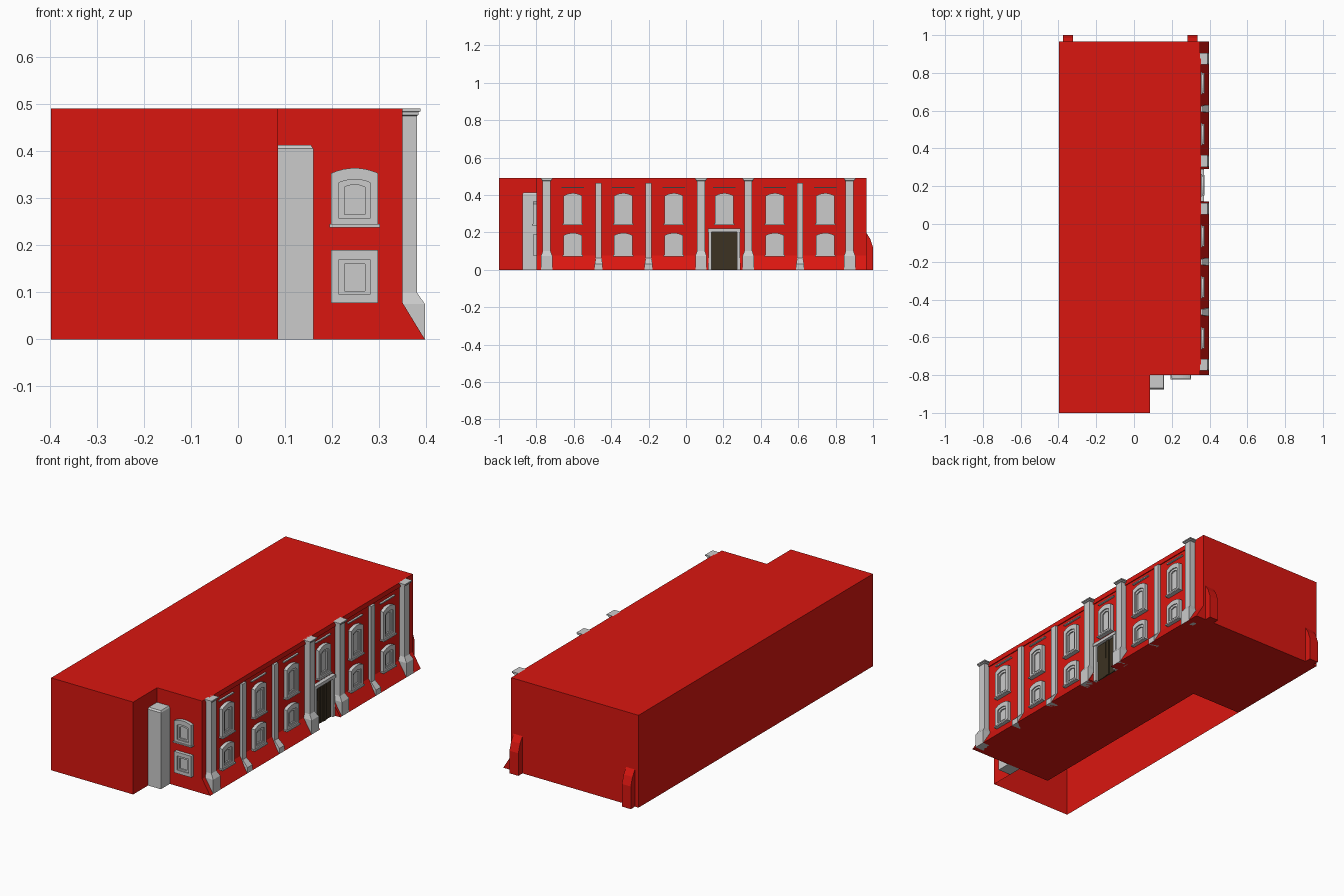
import bpy, bmesh, math, random

if "Cube" in bpy.data.objects:
    bpy.data.objects.remove(bpy.data.objects["Cube"])

random.seed(4)
WALL_X, END_Y, H = 0.35, -0.8, 0.49


def material(name, rgb):
    m = bpy.data.materials.new(name)
    m.diffuse_color = (*rgb, 1)
    m.use_nodes = True
    m.node_tree.nodes["Principled BSDF"].inputs["Base Color"].default_value = m.diffuse_color
    return m


RED = material("red_wall", (0.70, 0.008, 0.005))
WOOD = material("dark_wood", (0.045, 0.032, 0.016))


def finish(name, bm, mat=None, fix=True):
    if fix:
        bmesh.ops.recalc_face_normals(bm, faces=bm.faces)
    me = bpy.data.meshes.new(name)
    bm.to_mesh(me)
    bm.free()
    ob = bpy.data.objects.new(name, me)
    bpy.context.collection.objects.link(ob)
    if mat:
        me.materials.append(mat)
    return ob


# Local (u along wall, z up, d outward) to world, for the two decorated walls
def facade(c):
    return lambda u, z, d: (WALL_X + d, c + u, z)


def end_wall(c):
    return lambda u, z, d: (c + u, END_Y - d, z)


def skin(bm, loops, caps=True, closed=False):
    """Join equal-length point loops with quads."""
    vs = [[bm.verts.new(p) for p in lp] for lp in loops]
    n = len(vs[0])
    pairs = list(zip(vs, vs[1:])) + ([(vs[-1], vs[0])] if closed else [])
    for a, b in pairs:
        for i in range(n):
            j = (i + 1) % n
            bm.faces.new((a[i], a[j], b[j], b[i]))
    if caps and not closed:
        bm.faces.new(vs[0])
        bm.faces.new(vs[-1])


def prism(bm, pts, d0, d1, f):
    skin(bm, [[f(u, z, d) for u, z in pts] for d in (d0, d1)])


def ring(bm, outer, inner, d0, d1, f):
    skin(bm, [[f(u, z, d) for u, z in p] for p, d in
              ((outer, d0), (outer, d1), (inner, d1), (inner, d0))], closed=True)


def rect(u0, u1, z0, z1):
    return [(u0, z0), (u1, z0), (u1, z1), (u0, z1)]


def arch(w, z0, side, top, n=8):
    """Outline with a shallow curved head."""
    head = []
    for i in range(n + 1):
        t = 1 - 2 * i / n
        head.append((w * t, side + (top - side) * (1 - t * t)))
    return [(-w, z0), (w, z0)] + head


def window(name, f, z0, side, top, w=0.05, iw=0.027, sill=True):
    bm = bmesh.new()
    rise = top - side
    gap = 0.012 if sill else 0.018
    outer = arch(w, z0, side, top)
    inner = arch(iw + 0.006, z0 + gap, side - 0.02, side - 0.02 + rise * 0.6)
    pane = arch(iw - 0.005, z0 + gap + 0.008, side - 0.03, side - 0.03 + rise * 0.5)
    ring(bm, outer, inner, 0, 0.018, f)
    ring(bm, inner, pane, 0, 0.012, f)
    prism(bm, pane, 0, 0.005, f)
    if sill:
        prism(bm, rect(-w - 0.004, w + 0.004, z0 - 0.007, z0), 0, 0.024, f)
    finish(name, bm)


def pilaster(name, f, sections):
    """Loft of rectangles: (z, half width, depth)."""
    bm = bmesh.new()
    skin(bm, [[f(-w, z, -0.004), f(w, z, -0.004), f(w, z, d), f(-w, z, d)]
              for z, w, d in sections])
    finish(name, bm)


# Body: L-shaped shell, roof, and a partly open underside
foot = [(-0.397, -1), (0.085, -1), (0.085, END_Y), (WALL_X, END_Y),
        (WALL_X, 0.965), (-0.397, 0.965)]
bm = bmesh.new()
skin(bm, [[(x, y, z) for x, y in foot] for z in (0, H)], caps=False)
bm.verts.ensure_lookup_table()
bm.faces.new(bm.verts[6:12])
for x0, y0, y1 in ((-0.397, 0.35, 0.965), (-0.1, END_Y, 0.35)):
    bm.faces.new([bm.verts.new(p) for p in
                  ((x0, y0, 0), (x0, y1, 0), (WALL_X, y1, 0), (WALL_X, y0, 0))])
finish("building_body", bm, RED, fix=False)

# Sloped plinth, interrupted by the doorway
bm = bmesh.new()
for y0, y1 in ((END_Y, 0.12), (0.29, 0.965)):
    skin(bm, [[(WALL_X, y, 0), (0.397, y, 0), (WALL_X, y, 0.077)] for y in (y0, y1)])
finish("sloped_plinth", bm, RED)

# Frieze band along the top of the facade
bm = bmesh.new()
prism(bm, rect(-0.745, 0.875, 0.464, H), -0.002, 0.005, facade(0))
finish("frieze_band", bm, RED)

# Rear buttresses
for side, x in (("left", -0.35), ("right", 0.31)):
    bm = bmesh.new()
    skin(bm, [[(x + s, 0.96, 0), (x + s, 1, 0), (x + s, 1, 0.12),
               (x + s, 0.985, 0.165), (x + s, 0.96, 0.205)] for s in (-0.026, 0.026)])
    finish("rear_buttress_" + side, bm, RED)

# Corner shaft in the front notch
bm = bmesh.new()
skin(bm, [[(0.085, END_Y, z), (0.085, y, z), (x, y, z), (x, END_Y, z)]
          for z, x, y in ((0, 0.16, -0.875), (0.405, 0.16, -0.875), (0.413, 0.155, -0.868))])
finish("corner_shaft", bm)

# Pilasters: four tall ones with capitals, three slim ones
TALL = [(0, 0.03, 0.047), (0.075, 0.03, 0.047), (0.1, 0.021, 0.03), (0.475, 0.021, 0.03),
        (0.477, 0.026, 0.034), (0.483, 0.026, 0.034), (0.484, 0.031, 0.038), (H, 0.031, 0.038)]
SLIM = [(0, 0.021, 0.047), (0.03, 0.021, 0.047), (0.062, 0.016, 0.016), (0.463, 0.016, 0.016)]
for i, y in enumerate((-0.745, 0.08, 0.333, 0.875)):
    pilaster(f"tall_pilaster_{i + 1}", facade(y), TALL)
for i, y in enumerate((-0.467, -0.2, 0.61)):
    pilaster(f"slim_pilaster_{i + 1}", facade(y), SLIM)

# Facade windows with a lintel strip above each bay
for i, y in enumerate((-0.605, -0.335, -0.065, 0.205, 0.475, 0.745)):
    f = facade(y)
    window(f"upper_window_{i + 1}", f, 0.247, 0.395, 0.41)
    if i != 3:
        window(f"lower_window_{i + 1}", f, 0.078, 0.184, 0.197)
    bm = bmesh.new()
    prism(bm, rect(-0.06, 0.06, 0.437, 0.443), 0, 0.01, f)
    finish(f"lintel_strip_{i + 1}", bm)

# End wall windows
window("end_upper_window", end_wall(0.248), 0.245, 0.353, 0.364)
window("end_lower_window", end_wall(0.248), 0.077, 0.19, 0.19, sill=False)

# Door surround
f = facade(0.205)
bm = bmesh.new()
for s in (-1, 1):
    prism(bm, rect(min(s * 0.085, s * 0.068), max(s * 0.085, s * 0.068), 0, 0.203), 0, 0.017, f)
prism(bm, rect(-0.087, 0.087, 0.203, 0.22), 0, 0.02, f)
finish("door_surround", bm)

# Uneven door planks
bm = bmesh.new()
n, w = 6, 0.136 / 6
for i in range(n):
    u, t = -0.068 + i * w, random.uniform(-0.003, 0.003)
    prism(bm, [(u + 0.001, 0), (u + w - 0.001, 0), (u + w - 0.001 + t, 0.2), (u + 0.001 + t, 0.2)],
          0, random.uniform(0.004, 0.011), f)
prism(bm, rect(-0.068, 0.068, 0, 0.203), 0, 0.002, f)
finish("door_planks", bm, WOOD)
